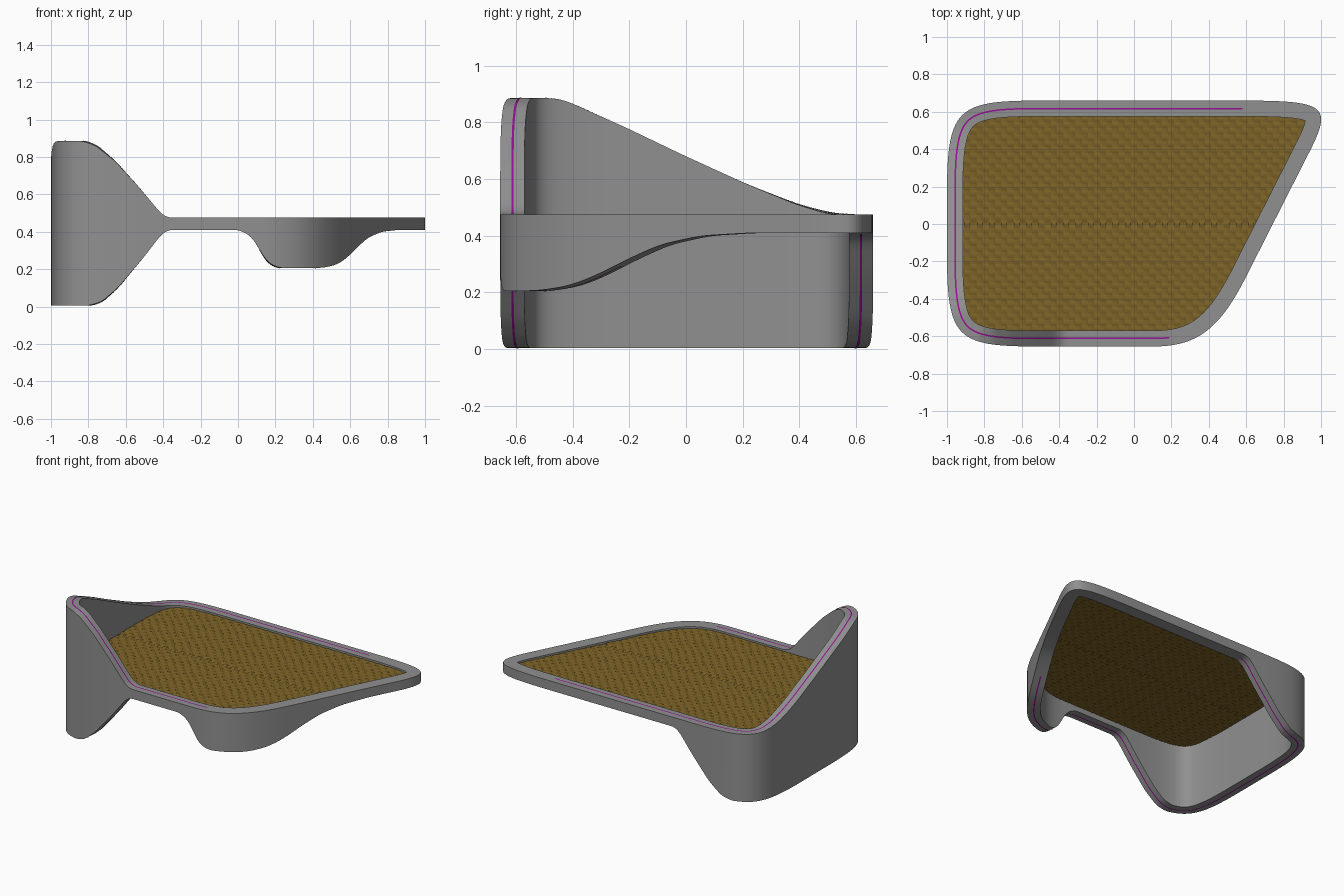
import bpy, bmesh, math
from mathutils import Vector

if "Cube" in bpy.data.objects:
    bpy.data.objects.remove(bpy.data.objects["Cube"])

THICK = 0.085          # wall thickness


def material(name, rgb):
    m = bpy.data.materials.new(name)
    m.diffuse_color = (*rgb, 1)
    m.use_nodes = True
    m.node_tree.nodes["Principled BSDF"].inputs["Base Color"].default_value = m.diffuse_color
    return m


def make(name, verts, faces, mat=None, fix_normals=False):
    me = bpy.data.meshes.new(name)
    me.from_pydata([tuple(v) for v in verts], [], faces)
    if fix_normals:
        bm = bmesh.new()
        bm.from_mesh(me)
        bmesh.ops.recalc_face_normals(bm, faces=bm.faces)
        bm.to_mesh(me)
        bm.free()
    ob = bpy.data.objects.new(name, me)
    bpy.context.collection.objects.link(ob)
    if mat:
        me.materials.append(mat)
    bpy.ops.object.select_all(action='DESELECT')
    bpy.context.view_layer.objects.active = ob
    ob.select_set(True)
    bpy.ops.object.shade_smooth_by_angle(angle=math.radians(30))
    return ob


# Plan outline: rounded corners as Beziers joined by straights, clockwise
corners = [
    [(-1, .15), (-1, .62), (-.95, .66), (-.5, .66)],
    [(.55, .66), (1.03, .66), (1.07, .64), (.93, .37)],
    [(.59, -.3), (.45, -.57), (.33, -.655), (.1, -.655)],
    [(-.5, -.655), (-.95, -.655), (-1, -.62), (-1, -.15)],
]
outline = []
for i, c in enumerate(corners):
    a, b, d, e = map(Vector, c)
    for k in range(48):
        t = k / 48
        s = 1 - t
        outline.append(a * s**3 + b * 3 * s * s * t + d * 3 * s * t * t + e * t**3)
    nxt = Vector(corners[(i + 1) % 4][0])
    n = max(2, int((nxt - e).length / .015))
    outline += [e.lerp(nxt, k / n) for k in range(n)]
N = len(outline)


def offset(d):
    pts = []
    for i, p in enumerate(outline):
        t = (outline[(i + 1) % N] - outline[i - 1]).normalized()
        pts.append(p + Vector((t.y, -t.x)) * d)
    return pts


# Smoothed height profiles (position, amount)
def curve(pts, soft=.02):
    def lin(x):
        if x <= pts[0][0]:
            return pts[0][1]
        for (x0, y0), (x1, y1) in zip(pts, pts[1:]):
            if x <= x1:
                return y0 + (y1 - y0) * (x - x0) / (x1 - x0)
        return pts[-1][1]
    return lambda x: sum(lin(x + soft * k / 4) for k in range(-4, 5)) / 9


left_x = curve([(-.83, 1), (-.76, .94), (-.66, .745), (-.54, .43), (-.41, .05), (-.37, 0)])
foot_x = curve([(-.8, 1), (-.73, .95), (-.64, .76), (-.5, .35), (-.41, .06), (-.37, 0)])
back_y = curve([(-.48, 1), (-.42, .965), (-.21, .745), (0, .5), (.22, .256),
                (.4, .085), (.52, .012), (.6, 0)], .04)
bump_x = curve([(0, 0), (.05, .1), (.09, .3), (.14, .73), (.18, .92), (.23, 1)])
bump_y = curve([(-.52, 1), (-.41, .91), (-.32, .74), (-.2, .44), (-.09, .2),
                (.05, .05), (.22, 0)], .04)


def top_z(p):
    return .475 + .41 * left_x(p.x) * back_y(p.y)


def low_z(p):
    return .41 - .405 * foot_x(p.x) - .204 * bump_x(p.x) * bump_y(p.y)


# Wraparound frame wall with legs and raised side
dark_grey = material("dark_grey", (.28, .28, .28))
inner = offset(THICK)
verts, faces = [], []
for o, q in zip(outline, inner):
    t, b = top_z(o), low_z(o)
    verts += [(*o, t), (*o, b), (*q, b), (*q, t)]
for i in range(N):
    j = (i + 1) % N
    for k in range(4):
        m = (k + 1) % 4
        faces.append((4 * i + k, 4 * i + m, 4 * j + m, 4 * j + k))
make("frame", verts, faces, dark_grey, fix_normals=True)

# Coloured piping lines along the upper and lower rims
piping = material("piping", (.3, .005, .3))


def rim_line(name, zf, lift, x_back, x_front):
    a, b = offset(.039), offset(.047)
    vs = [(*p, zf(o) + lift) for o, pa, pb in zip(outline, a, b) for p in (pa, pb)]
    keep = [p.x < (x_back if p.y > .2 else x_front) for p in outline]
    fs = [(2 * i, 2 * i + 1, 2 * ((i + 1) % N) + 1, 2 * ((i + 1) % N))
          for i in range(N) if keep[i] and keep[(i + 1) % N]]
    if lift > 0:
        fs = [f[::-1] for f in fs]
    make(name, vs, fs, piping)


rim_line("upper_piping", top_z, .002, .6, .2)
rim_line("lower_piping", low_z, -.003, -.35, .62)

# Woven seat: strands run both ways, clipped inside the frame wall
cane = material("cane", (.2, .122, .02))
border = offset(.05)
PITCH, AMP = .033, .003


def span(axis, value):
    """Extent of the border polygon along the other axis."""
    hits = []
    for i, p in enumerate(border):
        q = border[(i + 1) % N]
        if (p[axis] - value) * (q[axis] - value) < 0:
            t = (value - p[axis]) / (q[axis] - p[axis])
            hits.append(p[1 - axis] + t * (q[1 - axis] - p[1 - axis]))
    return (min(hits), max(hits)) if len(hits) > 1 else None


def strands(name, axis, seat_z):
    vs, fs = [], []
    for r in range(-30, 31):
        c = r * PITCH
        ext = span(axis, c)
        if not ext:
            continue
        n = max(2, int((ext[1] - ext[0]) / (PITCH / 4)))
        for k in range(n + 1):
            s = ext[0] + (ext[1] - ext[0]) * k / n
            sign = (-1) ** r * (1 if axis else -1)
            z = seat_z + AMP * sign * math.cos(math.pi * s / PITCH)
            for w in (-.46, .46):
                e = c + w * PITCH
                vs.append((s, e, z) if axis else (e, s, z))
            if k:
                m = len(vs)
                f = (m - 4, m - 2, m - 1, m - 3)
                fs.append(f if axis else f[::-1])
    make(name, vs, fs, cane)


for side, z in (("upper", .461), ("lower", .449)):
    strands(side + "_strands_across", 1, z)
    strands(side + "_strands_deep", 0, z)

# Core sheet between the two woven faces
sheet = [(*p, .455) for p in border]
make("seat_core", sheet, [tuple(range(N))[::-1]], cane)
